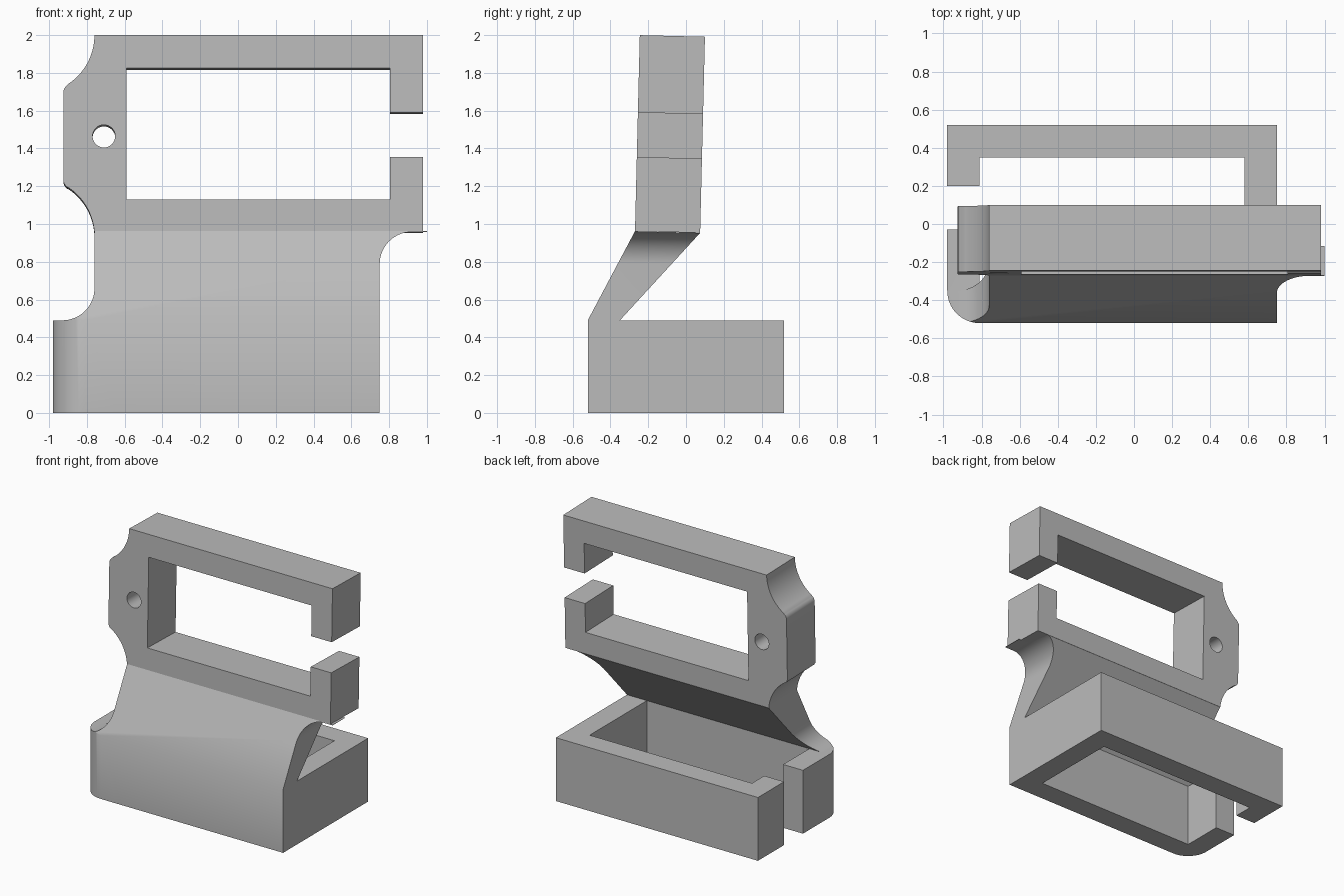
import bpy, bmesh
from math import cos, sin, radians
from mathutils import Matrix, Vector

cube = bpy.data.objects.get("Cube")
if cube:
    bpy.data.objects.remove(cube)

grey = bpy.data.materials.new("plain grey")
grey.use_nodes = True
colour = (0.5, 0.5, 0.5, 1)
grey.diffuse_color = colour
grey.node_tree.nodes["Principled BSDF"].inputs["Base Color"].default_value = colour


def arc(cx, cz, r, a0, a1, n=16):
    """Points along a circular arc, angles in degrees."""
    angles = [radians(a0 + (a1 - a0) * i / n) for i in range(n + 1)]
    return [(cx + r * cos(a), cz + r * sin(a)) for a in angles]


def prism(name, points, axis, low, high):
    """Extrude a flat outline along x, y or z."""
    place = {"x": lambda p, d: (d, p[0], p[1]),
             "y": lambda p, d: (p[0], d, p[1]),
             "z": lambda p, d: (p[0], p[1], d)}[axis]
    bm = bmesh.new()
    face = bm.faces.new([bm.verts.new(place(p, low)) for p in points])
    step = Vector(place((0, 0), high - low))
    new = bmesh.ops.extrude_face_region(bm, geom=[face])["geom"]
    bmesh.ops.translate(bm, vec=step, verts=[v for v in new if isinstance(v, bmesh.types.BMVert)])
    if not any(f.is_valid and f.calc_center_median()["xyz".index(axis)] < low + 1e-5 for f in bm.faces):
        bm.faces.new([v for v in face.verts])
    bmesh.ops.recalc_face_normals(bm, faces=bm.faces)
    mesh = bpy.data.meshes.new(name)
    bm.to_mesh(mesh)
    bm.free()
    mesh.materials.append(grey)
    obj = bpy.data.objects.new(name, mesh)
    bpy.context.collection.objects.link(obj)
    return obj


def combine(obj, tool, operation):
    """Apply a boolean and discard the tool."""
    mod = obj.modifiers.new("combine", "BOOLEAN")
    mod.operation, mod.object, mod.solver = operation, tool, "EXACT"
    bpy.context.view_layer.objects.active = obj
    bpy.ops.object.modifier_apply(modifier=mod.name)
    bpy.data.objects.remove(tool)


def smooth(obj):
    bpy.ops.object.select_all(action="DESELECT")
    obj.select_set(True)
    bpy.context.view_layer.objects.active = obj
    bpy.ops.object.shade_smooth_by_angle(angle=radians(30))


# Front wall and slanted neck, as a side profile
body = prism("clip_body", [(-0.52, 0), (-0.52, 0.49), (-0.27, 0.962), (0.075, 0.953),
                           (-0.35, 0.49), (-0.35, 0)], "x", -1.1, 1.1)

# Front silhouette with its two curved shoulders
outline = [(-0.98, 0), (0.75, 0)] + arc(0.92, 0.788, 0.17, 180, 90)
outline += [(1.0, 0.958), (1.0, 1.1), (-0.76, 1.1)]
outline += arc(-0.93, 0.66, 0.17, 0, -90) + [(-0.98, 0.49)]
combine(body, prism("silhouette", outline, "y", -0.8, 0.8), "INTERSECT")

# Rounded front right corner
corner = arc(-0.81, -0.35, 0.17, 180, 270) + [(1.1, -0.52), (1.1, 0.7), (-0.98, 0.7)]
combine(body, prism("corner", corner, "z", -0.1, 1.2), "INTERSECT")

# Remaining walls of the lower clip, open on one side
walls = [(0.75, -0.35), (0.75, 0.52), (-0.98, 0.52), (-0.98, 0.2), (-0.81, 0.2),
         (-0.81, 0.35), (0.58, 0.35), (0.58, -0.35)]
stub = [(-0.98, -0.35), (-0.81, -0.35), (-0.81, -0.03), (-0.98, -0.03)]
for name, pts in (("walls", walls), ("stub", stub)):
    combine(body, prism(name, pts, "z", 0, 0.49), "UNION")
smooth(body)

# Upper clip: an open frame with a scalloped lug on one side
frame = [(-0.76, 0.962), (0.98, 0.962), (0.98, 1.355), (0.805, 1.355), (0.805, 1.13),
         (-0.59, 1.13), (-0.59, 1.825), (0.805, 1.825), (0.805, 1.59), (0.98, 1.59),
         (0.98, 2.0)]
frame += arc(-1.07, 2.0, 0.31, 0, -57)
frame += arc(-0.875, 1.695, 0.05, 125, 180, 6)
frame += arc(-0.875, 1.235, 0.05, 180, 235, 6)
frame += arc(-1.07, 0.935, 0.31, 57, 5)
upper = prism("upper_clip", frame, "y", -0.27, 0.075)

# Round hole through the lug
hole = prism("hole", arc(-0.71, 1.465, 0.06, 0, 348.75, 31), "y", -0.5, 0.5)
combine(upper, hole, "DIFFERENCE")

# Lean the upper clip slightly backwards about its lower front edge
pivot = Vector((0, -0.27, 0.962))
lean = Matrix.Translation(pivot) @ Matrix.Rotation(radians(-1.4), 4, "X") @ Matrix.Translation(-pivot)
upper.data.transform(lean)
smooth(upper)
